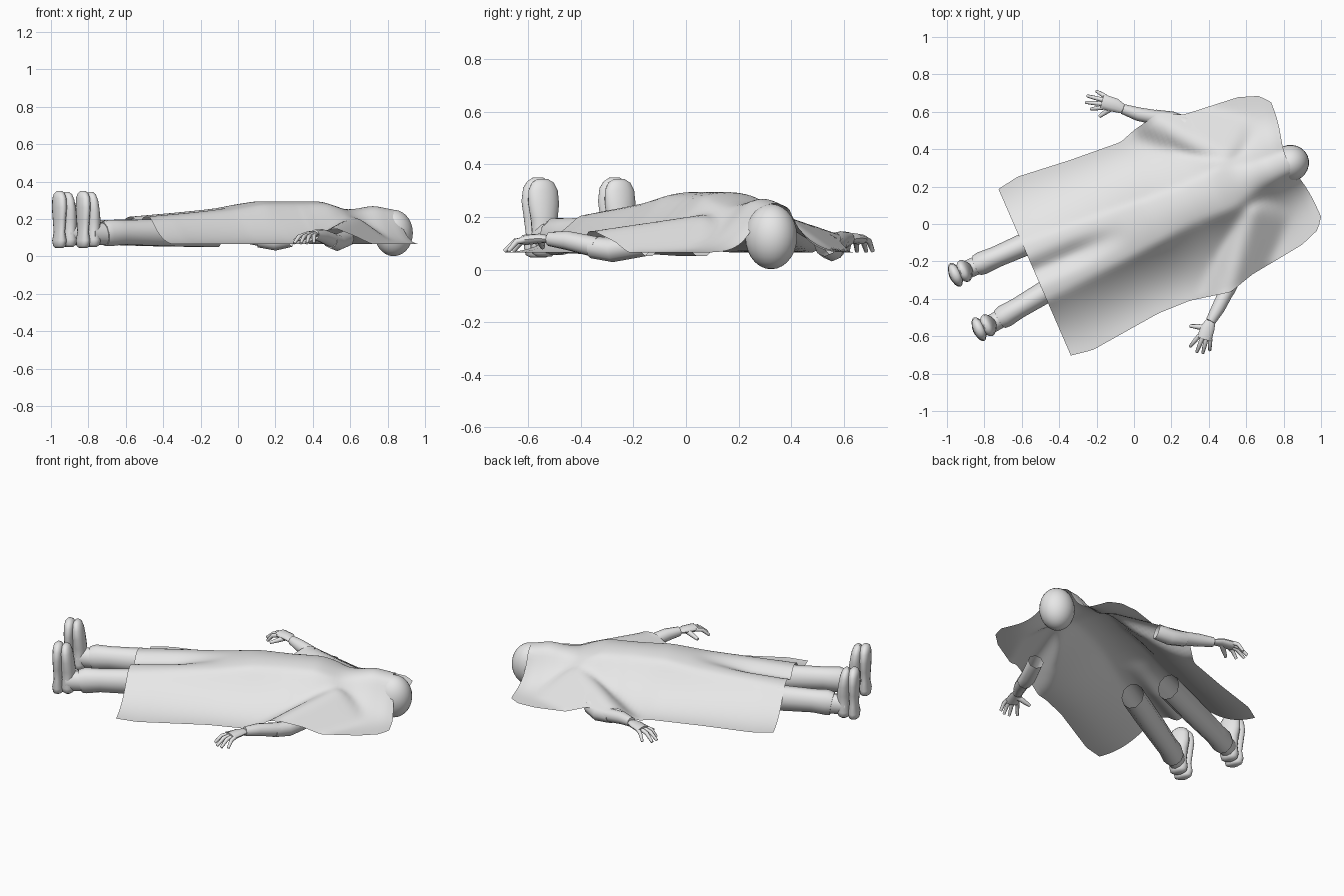
import bpy, bmesh, math
from mathutils import Vector, Matrix

if "Cube" in bpy.data.objects:
    bpy.data.objects.remove(bpy.data.objects["Cube"], do_unlink=True)

# Single plain grey for everything
grey = bpy.data.materials.new("plain grey")
grey.use_nodes = True
grey.diffuse_color = (0.8, 0.8, 0.8, 1)
grey.node_tree.nodes["Principled BSDF"].inputs["Base Color"].default_value = (0.8, 0.8, 0.8, 1)

TURN = Matrix.Rotation(math.radians(23.5), 3, "Z")   # body axis (u, v) to world (x, y)
UP = Vector((0, 0, 1))


def body(u, v, z):
    return TURN @ Vector((u, v, z))


def finish(name, bm, angle=50):
    bmesh.ops.recalc_face_normals(bm, faces=bm.faces[:])
    mesh = bpy.data.meshes.new(name)
    bm.to_mesh(mesh)
    bm.free()
    mesh.materials.append(grey)
    obj = bpy.data.objects.new(name, mesh)
    bpy.context.collection.objects.link(obj)
    bpy.ops.object.select_all(action="DESELECT")
    obj.select_set(True)
    bpy.context.view_layer.objects.active = obj
    bpy.ops.object.shade_smooth_by_angle(angle=math.radians(angle))
    return obj


def loft(name, rings, sides=12, open_start=False):
    """Skin ellipses given as (centre, half axis, half axis)."""
    bm = bmesh.new()
    loops = []
    for c, a, b in rings:
        turns = [math.tau * i / sides for i in range(sides)]
        loops.append([bm.verts.new(c + a * math.cos(t) + b * math.sin(t)) for t in turns])
    for lo, hi in zip(loops, loops[1:]):
        for i in range(sides):
            j = (i + 1) % sides
            bm.faces.new((lo[i], lo[j], hi[j], hi[i]))
    if not open_start:
        bm.faces.new(loops[0])
    bm.faces.new(loops[-1])
    return finish(name, bm)


def tube(name, points, sides=12, flat=1.0, open_start=False):
    """Tube through (position, radius) points; flat scales its height."""
    rings = []
    for i, (p, r) in enumerate(points):
        way = points[min(i + 1, len(points) - 1)][0] - points[max(i - 1, 0)][0]
        side = UP.cross(way).normalized()
        rings.append((p, side * r, way.cross(side).normalized() * r * flat))
    return loft(name, rings, sides, open_start)


def lookup(table, x):
    for (x0, y0), (x1, y1) in zip(table, table[1:]):
        if x <= x1:
            t = max(0, (x - x0) / (x1 - x0))
            return y0 + (y1 - y0) * t
    return table[-1][1]


# Draped sheet: outline, ridge height and body width along the body axis
left_edge = [(-.59, .46), (-.47, .48), (-.18, .45), (.11, .43), (.2, .46), (.35, .49),
             (.48, .43), (.78, .4), (.89, .36), (.93, .305)]
right_edge = [(-.59, -.51), (-.47, -.53), (-.07, -.49), (.11, -.495), (.33, -.54),
              (.47, -.5), (.78, -.46), (.89, -.42), (.935, -.36)]
ridge = [(-.59, .222), (-.1, .265), (.1, .295), (.47, .295), (.62, .25), (.7, .255),
         (.8, .272), (.94, .25)]
plateau = [(-.59, .17), (-.1, .14), (.3, .11), (.55, .12), (.7, .07), (.94, .06)]
fall = [(-.59, 2.2), (.5, 2.1), (.7, 2.7), (.94, 4)]
FLOOR = .065
# Tents over the arms: shoulder, edge, slope on the foot side, slope on the head side
tents = [(Vector((.49, .35)), Vector((.1, .55)), .75, .65),
         (Vector((.62, .07)), Vector((.49, -.4)), .75, .75)]


def sheet_height(u, v, lo, hi):
    d = v + .02
    w = lookup(plateau, u)
    edge = max(hi + .02 if d > 0 else -lo - .02, w + .01)
    t = min(1, max(0, (abs(d) - w) / (edge - w)))
    drop = (1 - t) ** lookup(fall, u)
    top = lookup(ridge, u) - .02 * min(1, abs(d) / w) ** 2
    valley = .05 * math.exp(-(d / .055) ** 2) * min(1, max(0, -.05 - u) / .3)
    z = FLOOR + (top - FLOOR) * drop - valley
    p = body(u, v, 0).to_2d()
    for a, b, foot_slope, head_slope in tents:
        way = b - a
        s = min(1, max(0, (p - a).dot(way) / way.length_squared))
        away = p - a - way * s
        slope = head_slope if away.x > 0 else foot_slope
        z = max(z, .21 - .07 * s - slope * max(0, away.length - .025))
    return max(z, FLOOR)


bm = bmesh.new()
rows = []
NU, NV = 60, 56
for i in range(NU + 1):
    s = i / NU
    u = -.59 + 1.523 * s
    lo, hi = lookup(right_edge, u), lookup(left_edge, u)
    row = []
    for j in range(NV + 1):
        v = lo + (hi - lo) * j / NV
        shift = -.045 * math.exp(-(v / .16) ** 2) * s ** 6
        row.append(bm.verts.new(body(u + shift, v, sheet_height(u, v, lo, hi))))
    rows.append(row)
for r0, r1 in zip(rows, rows[1:]):
    for j in range(NV):
        bm.faces.new((r0[j], r0[j + 1], r1[j + 1], r1[j]))
inner = [v for v in bm.verts if not v.is_boundary]
for _ in range(3):
    bmesh.ops.smooth_vert(bm, verts=inner, factor=.5, use_axis_z=True)
finish("sheet", bm, 80)

# Head
bm = bmesh.new()
bmesh.ops.create_uvsphere(bm, u_segments=24, v_segments=14, radius=1)
for vert in bm.verts:
    x, y, z = vert.co
    vert.co = body(.892 + .105 * x, -.035 + .098 * y, .125 + .124 * z)
finish("head", bm)

# Legs and shoes
sole = [(.045, .02, .03), (.055, .03, .05), (.085, .034, .058), (.13, .025, .05), (.2, .029, .06),
        (.26, .032, .069), (.31, .031, .062), (.335, .026, .045), (.35, .012, .02)]
upper = [(.05, .02, .03), (.062, .034, .048), (.09, .042, .054), (.13, .034, .048), (.19, .04, .053),
         (.25, .036, .063), (.3, .032, .06), (.33, .024, .045), (.345, .012, .02)]
for name, hip, foot in (("left", .134, .132), ("right", -.089, -.185)):
    def at(u, z=.125):
        return body(u, foot + (hip - foot) * (u + .9) / .74, z)

    tube(name + "_trouser_leg", [(at(-.16), .065), (at(-.35), .064), (at(-.55, .128), .062),
                                 (at(-.75, .128), .057), (at(-.83, .125), .062),
                                 (at(-.86, .12), .056)], 10, 1.2, True)
    tube(name + "_ankle", [(at(-.82, .12), .05), (at(-.94, .12), .048)], 12, 1.2)
    for part, u, shape in (("sole", -.984, sole), ("shoe_upper", -.927, upper)):
        rings = []
        for z, deep, wide in shape:
            lean = -.015 * max(0, z - .2) / .15 if part == "shoe_upper" else 0
            rings.append((body(u + lean, foot, z), TURN @ Vector((deep, 0, 0)),
                          TURN @ Vector((0, wide, 0))))
        loft(name + "_" + part, rings, 16)

# Arms: sleeve, forearm, palm and fingers in world positions
arms = [
    ("left", [(.28, .53, .095), (.2, .555, .078), (.11, .57, .09)],
     [(.14, .565, .09), (.02, .588, .11), (-.06, .615, .116)],
     [(-.1, .635, .12), (-.17, .655, .115)],
     [(-.2, .71), (-.25, .685), (-.257, .65), (-.23, .615)], (-.185, .575)),
    ("right", [(.58, -.16, .095), (.53, -.28, .075), (.495, -.36, .085)],
     [(.505, -.34, .085), (.45, -.45, .11), (.41, -.52, .116)],
     [(.395, -.555, .118), (.375, -.615, .112)],
     [(.3, -.655), (.335, -.685), (.368, -.69), (.405, -.675)], (.3, -.545)),
]
for name, sleeve, fore, palm, tips, thumb in arms:
    sleeve, fore, palm = [[Vector(p) for p in part] for part in (sleeve, fore, palm)]
    tube(name + "_sleeve", list(zip(sleeve, (.045, .047, .042))), 8, 1, True)
    tube(name + "_forearm", list(zip(fore, (.04, .036, .027))))
    tube(name + "_palm", list(zip([fore[-1]] + palm, (.026, .037, .04))), 12, .5)
    way = (palm[1] - palm[0]).normalized()
    side = UP.cross(way)
    order = sorted(tips, key=lambda t: Vector((*t, 0)).dot(side))
    for k, tip in enumerate(order):
        root = palm[1] - way * .012 + side * (k - 1.5) * .02
        end = Vector((*tip, .07))
        knuckle = root.lerp(end, .5) + UP * .015
        tube(f"{name}_finger_{k + 1}", [(root, .012), (knuckle, .0115), (end, .008)], 8)
    end = Vector((*thumb, .085))
    base = palm[0]
    tube(name + "_thumb", [(base, .017), (base.lerp(end, .55), .014), (end, .009)], 8)
